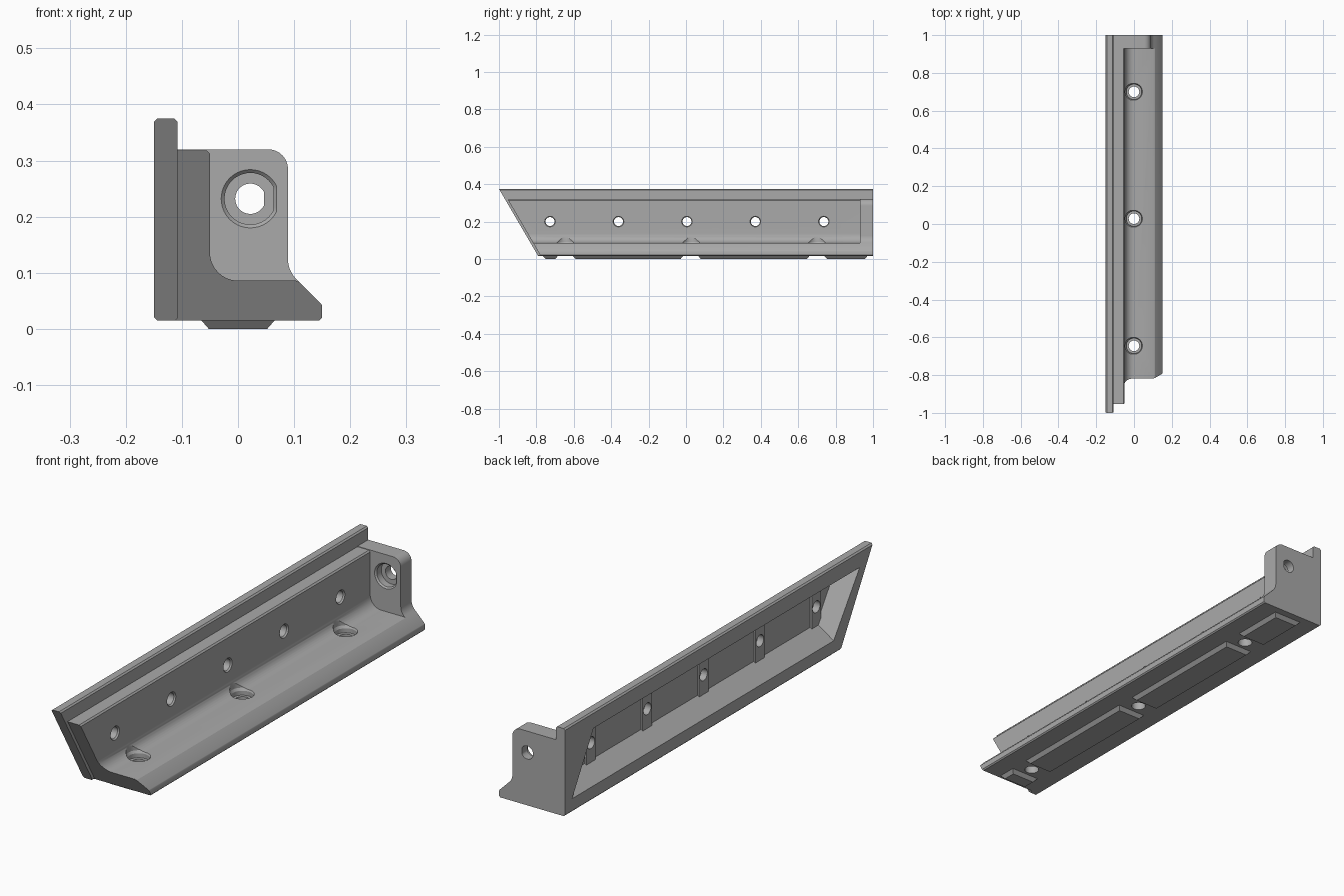
import bpy, bmesh, math
from mathutils import Vector

old = bpy.data.objects.get("Cube")
if old:
    bpy.data.objects.remove(old, do_unlink=True)

grey = bpy.data.materials.new("mid grey")
grey.use_nodes = True
GREY = (0.4, 0.4, 0.4, 1)
grey.diffuse_color = GREY
grey.node_tree.nodes["Principled BSDF"].inputs["Base Color"].default_value = GREY

SLOPE = 0.583  # lean of the mitred front end
TOP = 0.375


def loft(name, rings):
    """Closed solid through a list of equal-length vertex rings."""
    bm = bmesh.new()
    loops = [[bm.verts.new(p) for p in ring] for ring in rings]
    n = len(loops[0])
    for a, b in zip(loops, loops[1:]):
        for i in range(n):
            j = (i + 1) % n
            bm.faces.new((a[i], a[j], b[j], b[i]))
    bm.faces.new(loops[0][::-1])
    bm.faces.new(loops[-1])
    bmesh.ops.recalc_face_normals(bm, faces=bm.faces)
    mesh = bpy.data.meshes.new(name)
    bm.to_mesh(mesh)
    bm.free()
    mesh.materials.append(grey)
    obj = bpy.data.objects.new(name, mesh)
    bpy.context.collection.objects.link(obj)
    return obj


def rounded(corners):
    """Turn (x, z, radius) corners into an outline with arcs or chamfers."""
    out = []
    for i, (x, z, r) in enumerate(corners):
        p = Vector((x, z))
        if not r:
            out.append(p)
            continue
        a = (Vector(corners[i - 1][:2]) - p).normalized()
        b = (Vector(corners[(i + 1) % len(corners)][:2]) - p).normalized()
        half = a.angle(b) / 2
        centre = p + (a + b).normalized() * r / math.sin(half)
        start = p + a * r / math.tan(half) - centre
        end = p + b * r / math.tan(half) - centre
        steps = 10 if r > 0.01 else 1
        for k in range(steps + 1):
            t = k / steps
            out.append(centre + start.lerp(end, t).normalized() * r if 0 < t < 1
                       else centre + (start if t == 0 else end))
    return out


def rail(name, corners, setback, mitred=True, front=0.0):
    """Profile run along y to the back end, with a leaning or square front."""
    pts = rounded(corners)
    first = [(p.x, -1 + setback + (TOP - p.y) * SLOPE if mitred else front, p.y) for p in pts]
    return loft(name, [first, [(p.x, 1, p.y) for p in pts]])


def drill(origin, axis, stations, flat=1.0):
    """Stepped round cutter: stations are (coordinate along axis, radius)."""
    rings = []
    for d, r in stations:
        ring = []
        for k in range(40):
            t = math.tau * k / 40
            u, v = r * min(math.cos(t), flat), r * math.sin(t)
            p = {"X": (d, u, v), "Y": (u, d, v), "Z": (u, v, d)}[axis]
            ring.append(Vector(origin) + Vector(p))
        rings.append(ring)
    return loft("cutter", rings)


def combine(target, other, operation):
    other.hide_render = True
    mod = target.modifiers.new(operation.lower(), "BOOLEAN")
    mod.operation, mod.object, mod.solver = operation, other, "EXACT"
    bpy.context.view_layer.objects.active = target
    bpy.ops.object.modifier_apply(modifier=mod.name)
    bpy.data.objects.remove(other, do_unlink=True)


# L-shaped bracket: wall, filleted floor and sloping toe
bracket = rail("bracket_body", [
    (-0.13, 0.015, 0), (0.15, 0.015, 0.005), (0.15, 0.043, 0.005), (0.107, 0.086, 0.01),
    (-0.05, 0.086, 0.05), (-0.05, 0.318, 0.006), (-0.13, 0.318, 0)], 0.014)

# Tall back plate
plate = rail("back_plate", [
    (-0.15, 0.015, 0.006), (-0.108, 0.015, 0.004), (-0.108, TOP, 0.006), (-0.15, TOP, 0.006)], 0)
combine(bracket, plate, "UNION")

# End wall with rounded top corner and flared foot
end_wall = rail("end_wall", [
    (-0.12, 0.02, 0), (0.145, 0.02, 0), (0.145, 0.048, 0), (0.089, 0.104, 0.05),
    (0.089, 0.32, 0.035), (-0.12, 0.32, 0)], 0, False, 0.93)
combine(bracket, end_wall, "UNION")

# Tapered pocket in the rear of the plate
outer = [(-0.745, 0.07), (-0.915, 0.308), (0.815, 0.308), (0.955, 0.07)]
inner = [(-0.74, 0.125), (-0.85, 0.288), (0.785, 0.288), (0.88, 0.125)]
pocket = loft("cutter", [[(-0.15 - 0.001, y, z) for y, z in outer],
                         [(-0.077, y, z) for y, z in inner]])
combine(bracket, pocket, "DIFFERENCE")

# Upright pads and cross holes through the wall
for i in range(5):
    y = -0.727 + i * 0.366
    low, high = 0.11, 0.26
    pad = loft("hole_pad", [[(x, y + s * w, z) for s, w in ((-1, 0.03), (1, 0.03))
                             for x in ((-0.084, -0.065) if s < 0 else (-0.065, -0.084))]
                            for z in (low, high)])
    combine(bracket, pad, "UNION")
    hole = drill((0, y, 0.2), "X", [(-0.2, 0.024), (-0.056, 0.024), (-0.044, 0.033)])
    combine(bracket, hole, "DIFFERENCE")

# Counterbored screw holes through the floor
for y in (-0.645, 0.028, 0.7):
    hole = drill((0, y, 0), "Z", [(-0.02, 0.028), (0.062, 0.028), (0.062, 0.041),
                                  (0.08, 0.041), (0.09, 0.047), (0.13, 0.047)])
    combine(bracket, hole, "DIFFERENCE")

# Counterbored hole with a flat side through the end wall
hole = drill((0.022, 0, 0.232), "Y", [(1.1, 0.027), (0.965, 0.027), (0.965, 0.046),
                                      (0.936, 0.046), (0.924, 0.058)], 0.9)
combine(bracket, hole, "DIFFERENCE")

# Bevelled feet under the floor, between the screw holes
parts = [bracket]
for n, (a, b) in enumerate([(-0.765, -0.685), (-0.605, -0.015), (0.065, 0.66), (0.74, 0.97)]):
    rings = []
    for z, inset in ((0.016, 0), (0.0, 0.014)):
        w, lo, hi = 0.066 - inset, a + inset, b - inset
        rings.append([(-w, lo, z), (w, lo, z), (w, hi, z), (-w, hi, z)])
    parts.append(loft(f"foot_pad_{n + 1}", rings))

# Smooth the fillets and bores, keep the machined edges crisp
for obj in bpy.context.selected_objects:
    obj.select_set(False)
for obj in parts:
    obj.select_set(True)
bpy.context.view_layer.objects.active = bracket
bpy.ops.object.shade_smooth_by_angle(angle=math.radians(30))
